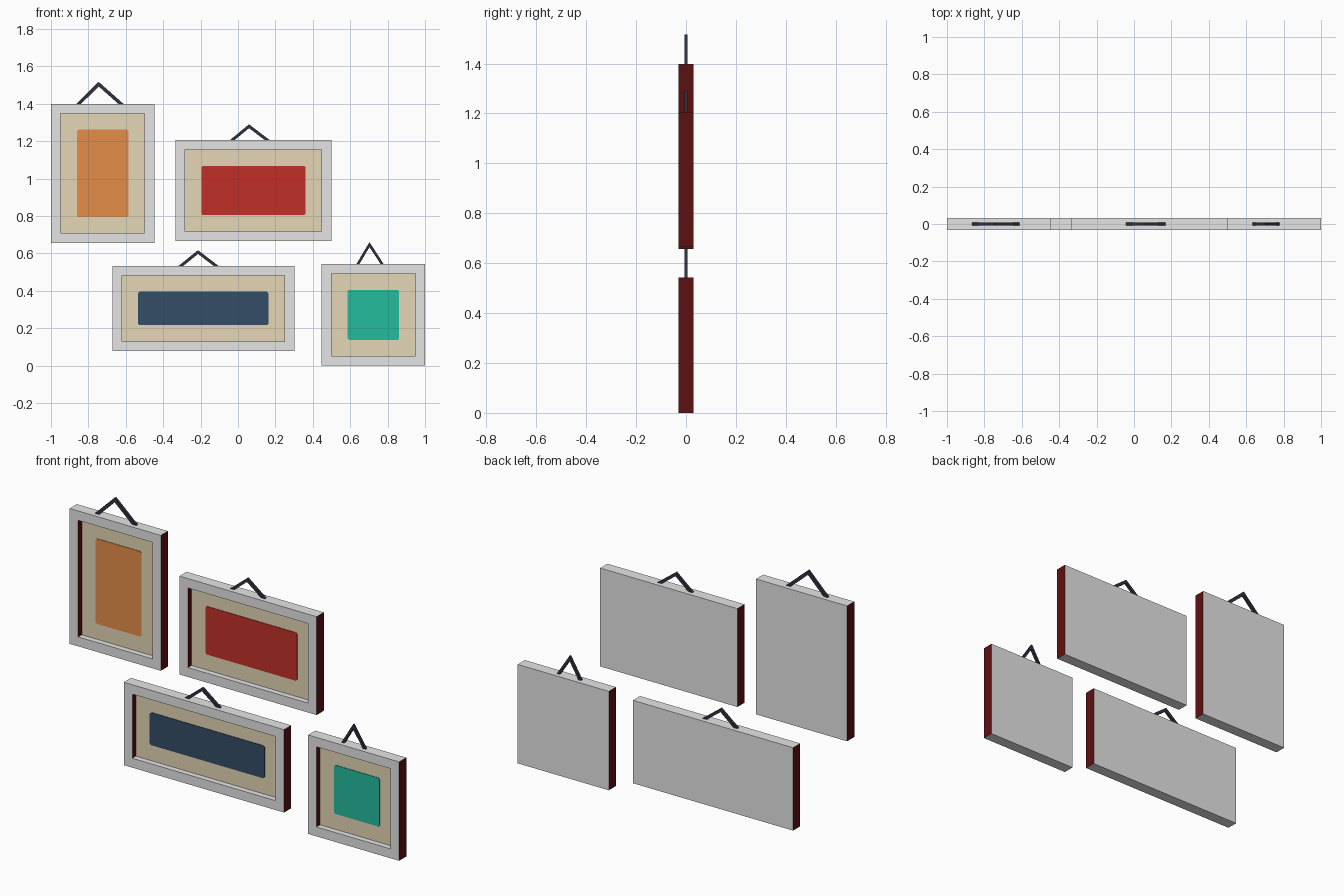
import bpy, bmesh, math
from mathutils import Vector, Matrix

if "Cube" in bpy.data.objects:
    bpy.data.objects.remove(bpy.data.objects["Cube"])

DEPTH = 0.031      # half thickness of a frame
BORDER = 0.073     # frame moulding width
MAT = 0.138        # outer edge to picture edge
RECESS_Y = 0.0     # depth of the mat board plane


def material(name, r, g, b):
    def lin(c):
        c /= 255
        return c / 12.92 if c <= 0.04045 else ((c + 0.055) / 1.055) ** 2.4
    m = bpy.data.materials.new(name)
    m.diffuse_color = (lin(r), lin(g), lin(b), 1)
    m.use_nodes = True
    m.node_tree.nodes["Principled BSDF"].inputs["Base Color"].default_value = m.diffuse_color
    return m


GREY = material("pale_grey", 229, 229, 229)
SIDE = material("dark_red", 96, 16, 16)
BOARD = material("beige", 229, 215, 183)
CORD = material("charcoal", 50, 48, 64)
ORANGE = material("orange", 229, 142, 73)
RED = material("red", 192, 48, 40)
BLUE = material("navy", 52, 77, 102)
TEAL = material("teal", 36, 188, 157)


def finish(bm, name, mats):
    bm.normal_update()
    me = bpy.data.meshes.new(name)
    bm.to_mesh(me)
    bm.free()
    for m in mats:
        me.materials.append(m)
    ob = bpy.data.objects.new(name, me)
    bpy.context.collection.objects.link(ob)
    return ob


def prism(name, pts, y0, y1, mat):
    """Extrude an x-z outline from y0 to y1."""
    bm = bmesh.new()
    f = bm.faces.new([bm.verts.new((x, y0, z)) for x, z in pts])
    ext = bmesh.ops.extrude_face_region(bm, geom=[f])["geom"]
    bmesh.ops.translate(bm, vec=(0, y1 - y0, 0),
                        verts=[v for v in ext if isinstance(v, bmesh.types.BMVert)])
    bmesh.ops.recalc_face_normals(bm, faces=bm.faces)
    return finish(bm, name, [mat])


def frame(name, x0, x1, z0, z1):
    """Solid back, recessed beige board in front, dark red on sideways faces."""
    bm = bmesh.new()
    bmesh.ops.create_cube(bm, size=1, matrix=Matrix.LocRotScale(
        Vector(((x0 + x1) / 2, 0, (z0 + z1) / 2)), None,
        Vector((x1 - x0, 2 * DEPTH, z1 - z0))))
    bm.normal_update()
    front = next(f for f in bm.faces if f.normal.y < -0.5)
    bmesh.ops.inset_region(bm, faces=[front], thickness=BORDER)
    board = bmesh.ops.extrude_face_region(bm, geom=[front])["geom"]
    verts = [g for g in board if isinstance(g, bmesh.types.BMVert)]
    bmesh.ops.translate(bm, vec=(0, DEPTH + RECESS_Y, 0), verts=verts)
    if front.is_valid:
        bmesh.ops.delete(bm, geom=[front], context='FACES_ONLY')
    bmesh.ops.recalc_face_normals(bm, faces=bm.faces)
    bm.normal_update()
    for f in bm.faces:
        if abs(f.normal.x) > 0.5:
            f.material_index = 1
        elif f.normal.y < -0.5 and f.calc_center_median().y > -DEPTH / 2:
            f.material_index = 2
    return finish(bm, name, [GREY, SIDE, BOARD])


def picture(name, x0, x1, z0, z1, mat):
    """Thin coloured plate with slightly clipped corners."""
    x0, x1, z0, z1, c = x0 + MAT, x1 - MAT, z0 + MAT, z1 - MAT, 0.008
    pts = [(x0 + c, z0), (x1 - c, z0), (x1, z0 + c), (x1, z1 - c),
           (x1 - c, z1), (x0 + c, z1), (x0, z1 - c), (x0, z0 + c)]
    prism(name, pts, RECESS_Y - 0.003, RECESS_Y, mat)


def hanger(name, left, apex, right, base, top, t):
    """Inverted V strip standing on the frame."""
    h = top - base

    def leg(foot):
        w = abs(foot - apex)
        return t * math.hypot(w, h) / h, t * math.hypot(w, h) / w
    (dl, zl), (dr, zr) = leg(left), leg(right)
    pts = [(left, base), (left + dl, base), (apex, top - (zl + zr) / 2),
           (right - dr, base), (right, base), (apex, top)]
    prism(name, pts, -0.007, 0.007, CORD)


# name, x0, x1, z0, z1, colour, hanger left / apex / right / top, strip width
ITEMS = [
    ("tall", -1.0, -0.447, 0.656, 1.399, ORANGE, -0.865, -0.745, -0.612, 1.517, 0.018),
    ("wide", -0.334, 0.499, 0.666, 1.206, RED, -0.043, 0.059, 0.169, 1.290, 0.016),
    ("long", -0.672, 0.301, 0.078, 0.533, BLUE, -0.318, -0.214, -0.104, 0.617, 0.016),
    ("square", 0.447, 1.0, 0.0, 0.543, TEAL, 0.633, 0.703, 0.779, 0.660, 0.014),
]
for n, x0, x1, z0, z1, col, hl, ha, hr, ht, t in ITEMS:
    frame(n + "_frame", x0, x1, z0, z1)
    picture(n + "_picture", x0, x1, z0, z1, col)
    hanger(n + "_hanger", hl, ha, hr, z1, ht, t)
